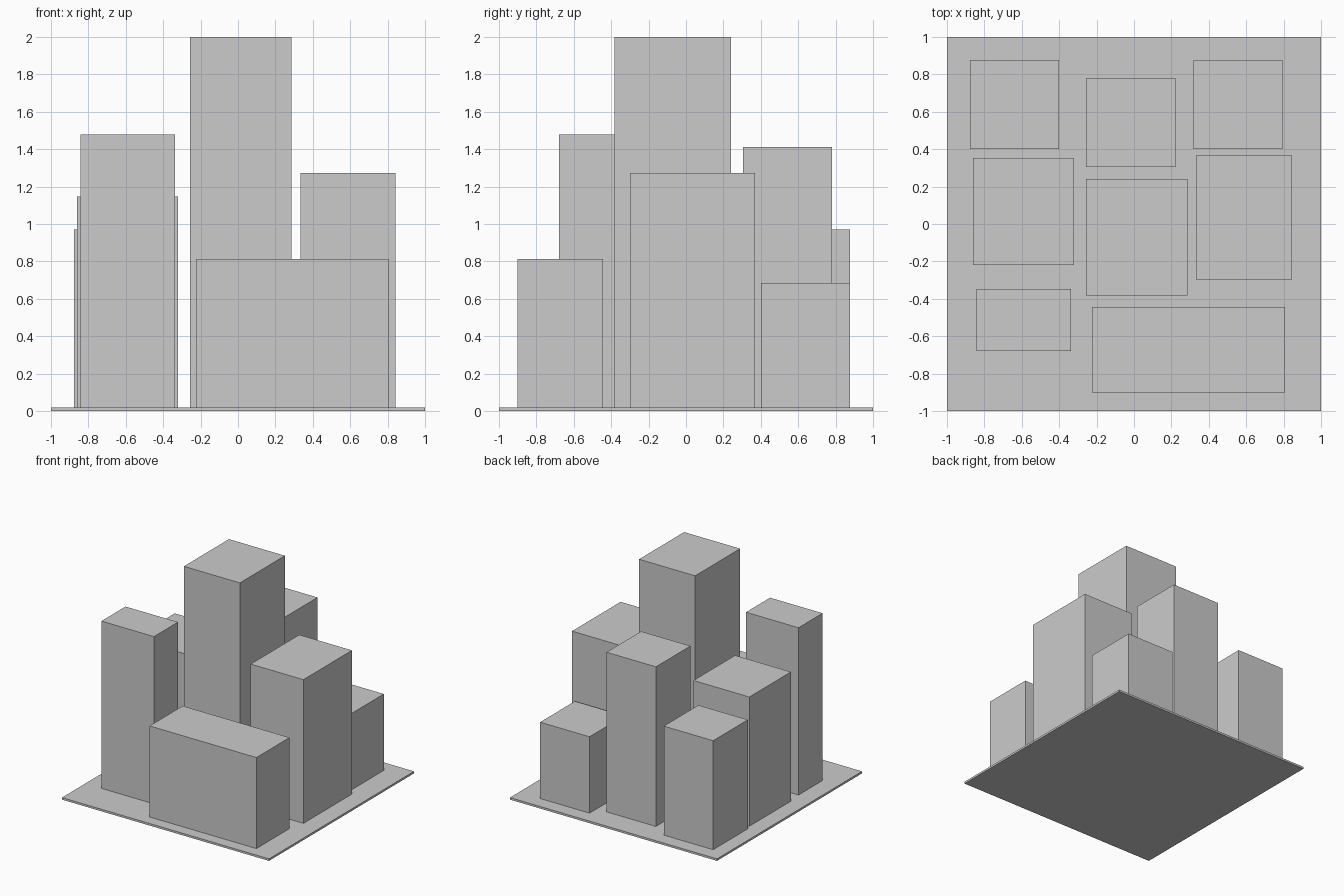
import bpy

if "Cube" in bpy.data.objects:
    bpy.data.objects.remove(bpy.data.objects["Cube"])

BASE_TOP = 0.018


def box(name, x0, x1, y0, y1, z0, z1):
    bpy.ops.mesh.primitive_cube_add(size=1, location=((x0 + x1) / 2, (y0 + y1) / 2, (z0 + z1) / 2))
    ob = bpy.context.object
    ob.name = name
    ob.scale = (x1 - x0, y1 - y0, z1 - z0)
    bpy.ops.object.transform_apply(location=False, rotation=False, scale=True)
    return ob


# Thin ground plate
box("base_plate", -1, 1, -1, 1, 0, BASE_TOP)

# City blocks: name, x range, y range, roof height
buildings = [
    ("back_left_building", -0.877, -0.40, 0.40, 0.878, 0.97),
    ("back_middle_building", -0.256, 0.221, 0.304, 0.781, 1.412),
    ("back_right_building", 0.317, 0.794, 0.40, 0.878, 0.685),
    ("middle_left_building", -0.86, -0.32, -0.22, 0.354, 1.147),
    ("central_tower", -0.256, 0.285, -0.381, 0.24, 2.0),
    ("middle_right_building", 0.333, 0.842, -0.30, 0.37, 1.273),
    ("front_left_building", -0.843, -0.336, -0.68, -0.348, 1.479),
    ("front_wide_building", -0.224, 0.808, -0.90, -0.443, 0.813),
]
for name, x0, x1, y0, y1, h in buildings:
    box(name, x0, x1, y0, y1, BASE_TOP, h)
